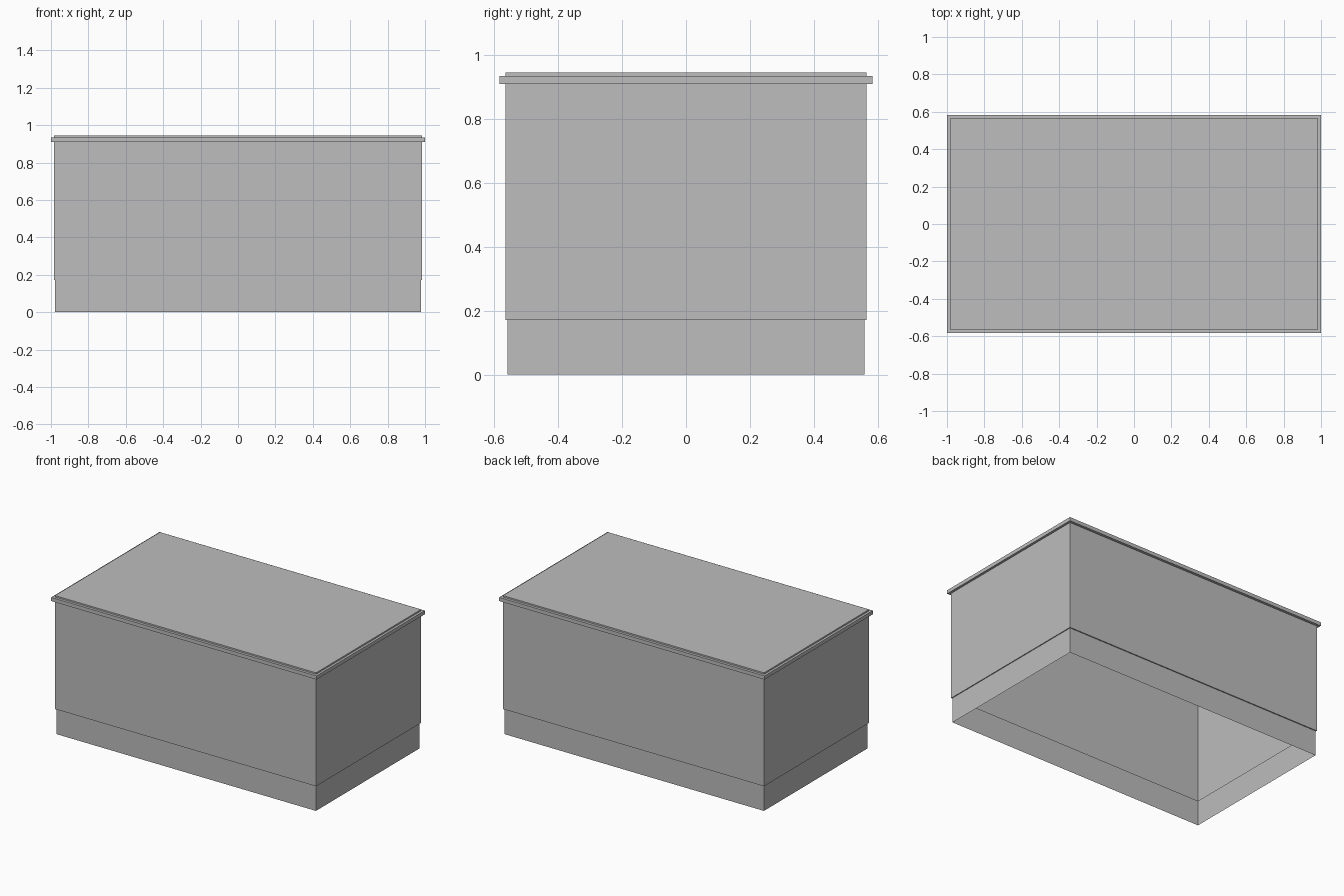
import bpy
import bmesh

cube = bpy.data.objects.get("Cube")
if cube:
    bpy.data.objects.remove(cube, do_unlink=True)

# One flat grey for everything
grey = bpy.data.materials.new("plain grey")
grey.use_nodes = True
colour = (0.51, 0.51, 0.51, 1)
grey.diffuse_color = colour
grey.node_tree.nodes["Principled BSDF"].inputs["Base Color"].default_value = colour


def shell(name, rings, cap=False):
    """Thin rectangular shell through (half width, half depth, height) rings."""
    bm = bmesh.new()
    loops = []
    for hx, hy, z in rings:
        corners = ((-hx, -hy), (hx, -hy), (hx, hy), (-hx, hy))
        loops.append([bm.verts.new((x, y, z)) for x, y in corners])
    for low, high in zip(loops, loops[1:]):
        for i in range(4):
            j = (i + 1) % 4
            bm.faces.new((low[i], low[j], high[j], high[i]))
    if cap:
        bm.faces.new(loops[-1])
    mesh = bpy.data.meshes.new(name)
    bm.to_mesh(mesh)
    bm.free()
    mesh.materials.append(grey)
    obj = bpy.data.objects.new(name, mesh)
    bpy.context.collection.objects.link(obj)
    return obj


plinth = (0.978, 0.558)
body = (0.984, 0.565)
rim = (1.0, 0.583)
step, rim_low, rim_high, top = 0.172, 0.91, 0.935, 0.945

# Recessed plinth, open underneath
shell("plinth", [(*plinth, 0), (*plinth, step)])

# Main walls, with the small ledge over the plinth
shell("body", [(*plinth, step), (*body, step), (*body, rim_low)])

# Overhanging rim of the lid
shell("lid_rim", [(*body, rim_low), (*rim, rim_low), (*rim, rim_high), (*body, rim_high)])

# Raised flat panel on the lid
shell("lid_panel", [(*body, rim_high), (*body, top)], cap=True)
